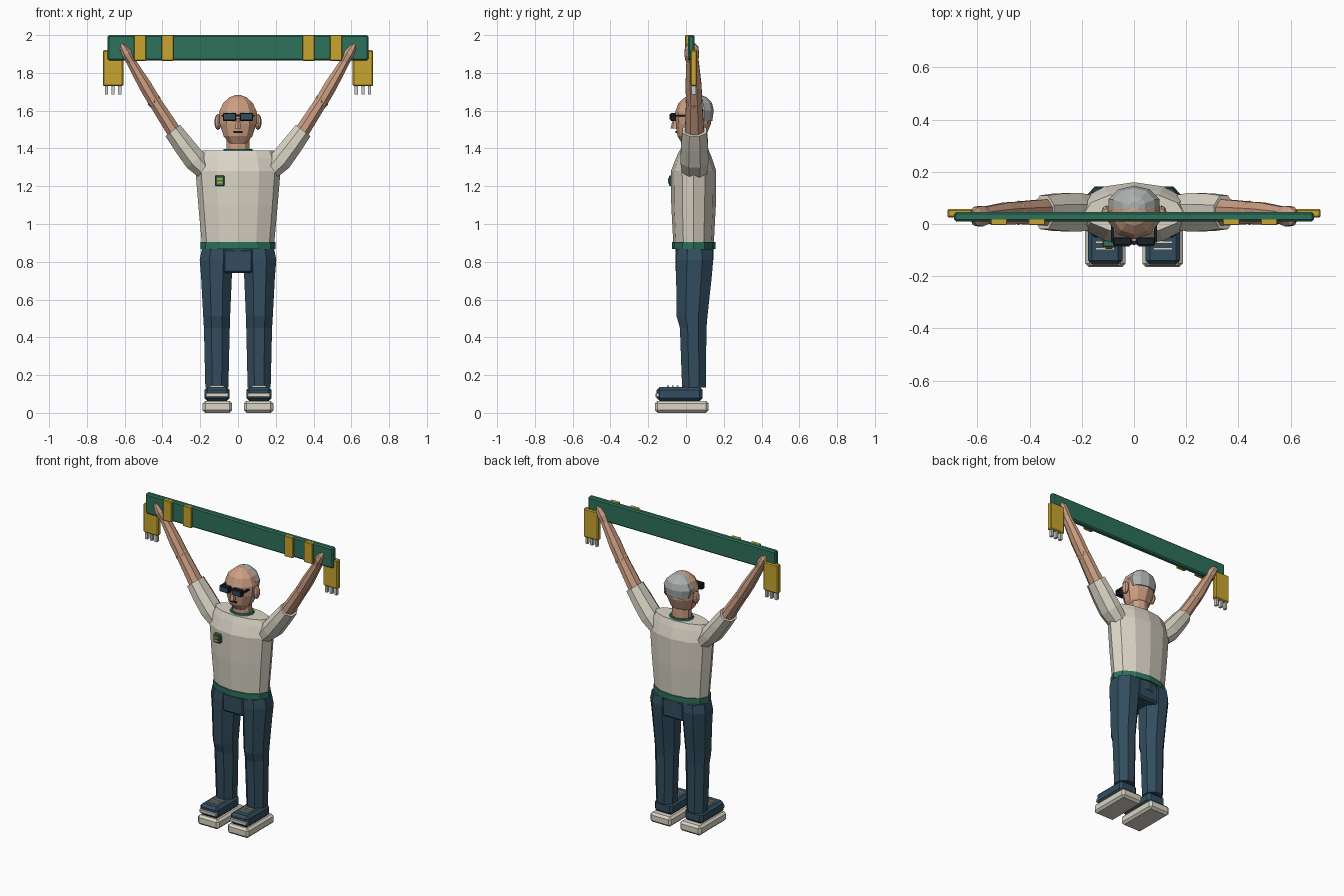
import bpy, bmesh, math
from mathutils import Vector

cube = bpy.data.objects.get("Cube")
if cube:
    bpy.data.objects.remove(cube, do_unlink=True)


def material(name, rgb):
    m = bpy.data.materials.new(name)
    m.use_nodes = True
    m.diffuse_color = (*rgb, 1)
    m.node_tree.nodes["Principled BSDF"].inputs["Base Color"].default_value = (*rgb, 1)
    return m


GREEN = material("scarf green", (.026, .165, .105))
YELLOW = material("mustard yellow", (.58, .38, .03))
SKIN = material("skin", (.62, .35, .23))
SHIRT = material("cream shirt", (.70, .66, .56))
NAVY = material("navy denim", (.032, .075, .115))
HAIR = material("grey hair", (.42, .44, .43))
DARK = material("near black", (.012, .014, .018))
FRINGE = material("pale fringe", (.60, .60, .58))


def finish(name, bm, mat):
    bmesh.ops.recalc_face_normals(bm, faces=bm.faces)
    me = bpy.data.meshes.new(name)
    bm.to_mesh(me)
    bm.free()
    me.materials.append(mat)
    ob = bpy.data.objects.new(name, me)
    bpy.context.collection.objects.link(ob)
    return ob


def box(name, mat, x, y, z, bevel=0):
    """Box from (min, max) ranges, optionally with chamfered edges."""
    bm = bmesh.new()
    bmesh.ops.create_cube(bm, size=1)
    for v in bm.verts:
        v.co = [sum(r) / 2 + c * (r[1] - r[0]) for c, r in zip(v.co, (x, y, z))]
    if bevel:
        bmesh.ops.bevel(bm, geom=bm.edges[:], offset=bevel, segments=1, affect='EDGES')
    return finish(name, bm, mat)


def loft(name, mat, rings, sides=8, turn=0):
    """Skin elliptical rings (x, y, z, width radius, depth radius)."""
    bm = bmesh.new()
    axis = Vector(rings[-1][:3]) - Vector(rings[0][:3])
    axis.y = 0
    across = Vector((0, 1, 0)).cross(axis.normalized())
    loops = []
    for x, y, z, ru, ry in rings:
        loop = []
        for i in range(sides):
            a = math.tau * (i + turn) / sides
            loop.append(bm.verts.new(Vector((x, y, z)) + across * ru * math.sin(a)
                                     - Vector((0, ry * math.cos(a), 0))))
        loops.append(loop)
    for a, b in zip(loops, loops[1:]):
        for i in range(sides):
            j = (i + 1) % sides
            bm.faces.new((a[i], a[j], b[j], b[i]))
    bm.faces.new(loops[0])
    bm.faces.new(loops[-1])
    return finish(name, bm, mat)


def ball(name, mat, centre, radii, sides=8, rows=6):
    bm = bmesh.new()
    bmesh.ops.create_uvsphere(bm, u_segments=sides, v_segments=rows, radius=1)
    for v in bm.verts:
        v.co = [c + p * r for c, p, r in zip(centre, v.co, radii)]
    return finish(name, bm, mat)


# Shirt, hem and collar
loft("shirt", SHIRT, [(0, .04, .868, .19, .105), (0, .04, .91, .193, .108),
                      (0, .04, 1.1, .21, .118), (0, .04, 1.28, .225, .12),
                      (0, .042, 1.35, .205, .095), (0, .043, 1.388, .19, .078)], 12)
loft("shirt_hem", GREEN, [(0, .04, .868, .199, .115), (0, .04, .905, .199, .115)], 12)
loft("collar", GREEN, [(0, .045, 1.38, .082, .07), (0, .045, 1.398, .075, .064)], 12)

# Chest badge
box("badge", GREEN, (-.121, -.071), (-.09, -.06), (1.2, 1.258), .005)
box("badge_panel", YELLOW, (-.110, -.082), (-.094, -.088), (1.214, 1.244))
box("badge_stripe", GREEN, (-.110, -.082), (-.096, -.093), (1.224, 1.233))

# Head
loft("neck", SKIN, [(0, .045, 1.37, .065, .055), (0, .045, 1.47, .063, .055)], 10)
loft("head", SKIN, [(0, .025, 1.425, .045, .045), (0, .03, 1.465, .08, .075),
                    (0, .038, 1.53, .102, .094), (0, .04, 1.59, .105, .098),
                    (0, .04, 1.64, .083, .08), (0, .04, 1.67, .048, .047),
                    (0, .04, 1.682, .016, .016)], 10)
loft("hair", HAIR, [(0, .077, 1.545, .088, .062), (0, .073, 1.6, .102, .074),
                    (0, .072, 1.64, .082, .066), (0, .068, 1.672, .045, .04),
                    (0, .066, 1.68, .02, .02)], 10)
loft("nose", SKIN, [(0, -.06, 1.505, .02, .022), (0, -.057, 1.56, .009, .012)], 6)
box("mouth", DARK, (-.024, .024), (-.056, -.047), (1.483, 1.492))
box("glasses_bridge", DARK, (-.014, .014), (-.078, -.066), (1.568, 1.58))

# Scarf held overhead
box("scarf", GREEN, (-.69, .69), (.01, .046), (1.865, 2), .008)

for side, s in (("left", 1), ("right", -1)):
    def span(a, b):
        return tuple(sorted((a * s, b * s)))

    # Ears and sunglasses
    ball(side + "_ear", SKIN, (.106 * s, .045, 1.54), (.019, .026, .042))
    box(side + "_glasses_frame", DARK, span(.01, .08), (-.082, -.052), (1.546, 1.588), .004)
    box(side + "_lens", NAVY, span(.017, .074), (-.087, -.081), (1.552, 1.582))
    box(side + "_glasses_temple", DARK, span(.076, .088), (-.07, .03), (1.568, 1.578))

    # Sleeve, bare arm and gripping hand
    loft(side + "_sleeve", SHIRT, [(.17 * s, .045, 1.275, .05, .07), (.225 * s, .045, 1.335, .064, .08),
                                   (.29 * s, .045, 1.42, .059, .078), (.345 * s, .045, 1.495, .053, .07)], 8, .5)
    loft(side + "_upper_arm", SKIN, [(.32 * s, .045, 1.46, .043, .056),
                                     (.445 * s, .043, 1.655, .036, .046)], 8, .5)
    ball(side + "_elbow", SKIN, (.443 * s, .043, 1.65), (.037, .047, .04))
    loft(side + "_forearm", SKIN, [(.44 * s, .043, 1.645, .037, .046), (.49 * s, .04, 1.73, .037, .046),
                                   (.575 * s, .034, 1.875, .026, .034)], 8, .5)
    loft(side + "_hand", SKIN, [(.565 * s, .033, 1.86, .026, .035), (.588 * s, .03, 1.9, .033, .042),
                                (.608 * s, .03, 1.935, .024, .038), (.619 * s, .03, 1.955, .01, .02)], 8, .5)

    # Scarf stripes, end panels and tassels
    for x in (.373, .518):
        box(side + "_scarf_stripe", YELLOW, span(x - .032, x + .032), (-.004, .02), (1.864, 2), .003)
    box(side + "_scarf_end", YELLOW, span(.607, .715), (.024, .058), (1.73, 1.92), .006)
    for x in (.626, .661, .696):
        box(side + "_tassel", FRINGE, span(x - .008, x + .008), (.03, .052), (1.685, 1.735))

    # Trouser leg with a slight knee bend
    loft(side + "_trouser_leg", NAVY, [(.112 * s, .042, .135, .066, .068), (.112 * s, .038, .45, .074, .076),
                                       (.113 * s, .032, .51, .077, .088), (.114 * s, .042, .72, .088, .102),
                                       (.114 * s, .046, .81, .096, .106), (.11 * s, .046, .867, .088, .1)], 8, .5)

    # Trainer
    box(side + "_sole", SHIRT, span(.032, .187), (-.165, .12), (0, .064), .014)
    box(side + "_shoe_upper", NAVY, span(.045, .177), (-.155, .088), (.062, .138), .016)
    box(side + "_toe_band", SHIRT, span(.05, .172), (-.161, -.1), (.082, .106), .004)
    for y in (-.095, -.07, -.045):
        box(side + "_lace", SHIRT, span(.075, .147), (y - .005, y + .005), (.135, .145))

# Trouser seat joining the legs
box("trouser_seat", NAVY, (-.08, .08), (-.055, .14), (.74, .868), .012)
loft("waistband", NAVY, [(0, .045, .81, .185, .1), (0, .045, .872, .185, .1)], 12)
